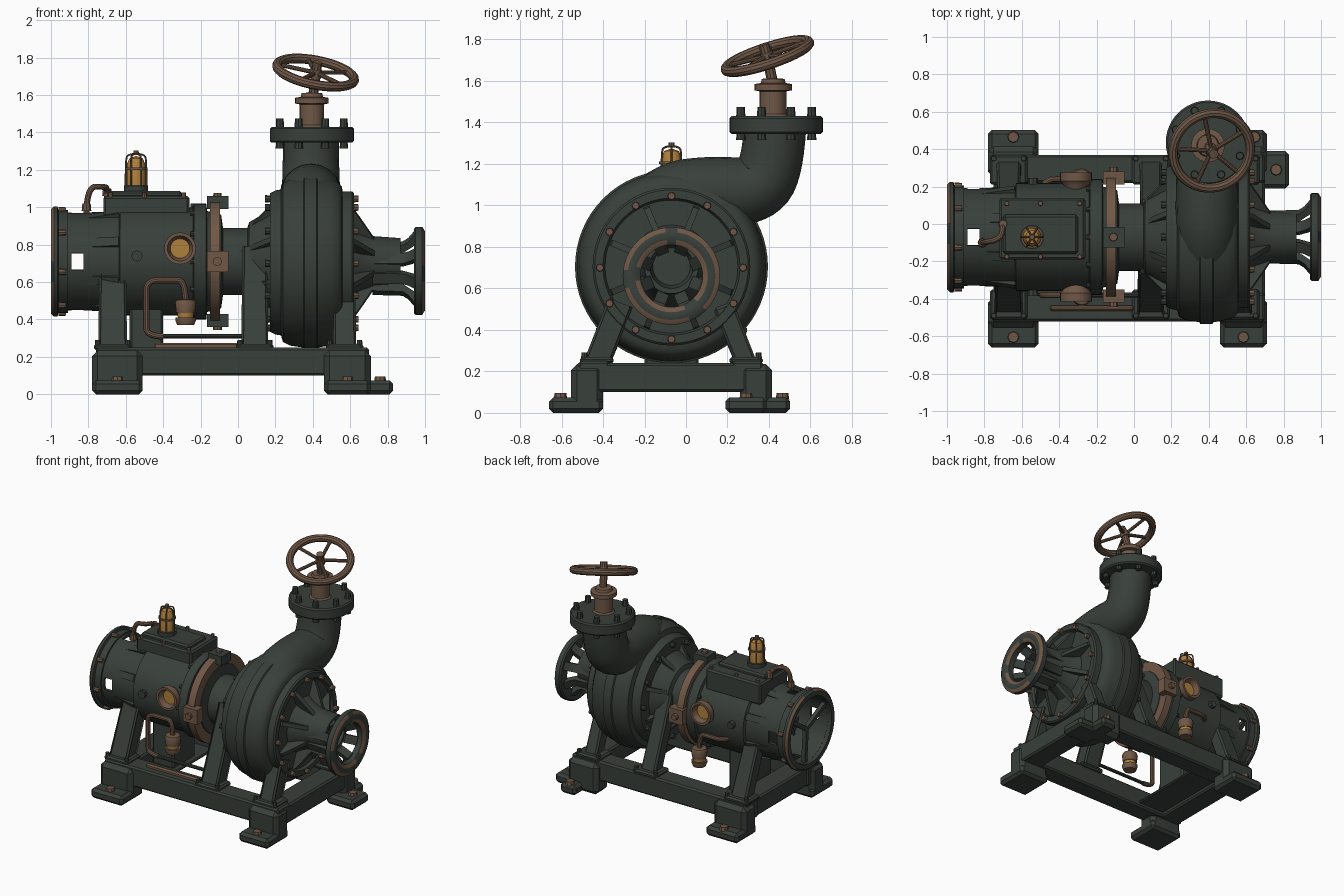
import bpy, bmesh, math
from math import sin, cos, pi
from mathutils import Vector, Matrix

old = bpy.data.objects.get("Cube")
if old:
    bpy.data.objects.remove(old)


def material(name, rgb):
    m = bpy.data.materials.new(name)
    m.use_nodes = True
    m.diffuse_color = (*rgb, 1)
    m.node_tree.nodes["Principled BSDF"].inputs["Base Color"].default_value = (*rgb, 1)
    return m


GREEN = material("dark green paint", (0.040, 0.050, 0.042))
RUST = material("rust brown", (0.16, 0.097, 0.062))
AMBER = material("amber glass", (0.43, 0.215, 0.045))
CY, CZ = -0.07, 0.70        # machine axis
made = []


def finish(name, bm, mat, rust_rule=None):
    bmesh.ops.remove_doubles(bm, verts=bm.verts, dist=1e-5)
    bmesh.ops.recalc_face_normals(bm, faces=bm.faces)
    me = bpy.data.meshes.new(name)
    if rust_rule:
        for f in bm.faces:
            f.material_index = int(rust_rule(f))
    bm.to_mesh(me)
    bm.free()
    me.materials.append(mat)
    me.materials.append(RUST)
    ob = bpy.data.objects.new(name, me)
    bpy.context.collection.objects.link(ob)
    made.append(ob)
    return ob


def lathe(name, prof, origin=(0, CY, CZ), axis=(1, 0, 0), mat=GREEN, seg=48, closed=False, rule=None, drop=None):
    """Revolve (distance along axis, radius) pairs."""
    bm = bmesh.new()
    rot = Vector(axis).to_track_quat('Z', 'Y').to_matrix()
    rings = [[bm.verts.new(Vector(origin) + rot @ Vector((r * cos(2 * pi * i / seg), r * sin(2 * pi * i / seg), a)))
              for i in range(seg)] for a, r in prof]
    pairs = list(zip(rings, rings[1:])) + ([(rings[-1], rings[0])] if closed else [])
    for p, q in pairs:
        for i in range(seg):
            j = (i + 1) % seg
            bm.faces.new((p[i], p[j], q[j], q[i]))
    if drop:
        bmesh.ops.delete(bm, geom=[f for f in bm.faces if drop(f.calc_center_median())], context='FACES')
    return finish(name, bm, mat, rule)


def box(name, x, y, z, mat=GREEN, bevel=0.012):
    bm = bmesh.new()
    size = [b - a for a, b in (x, y, z)]
    mid = [(a + b) / 2 for a, b in (x, y, z)]
    bmesh.ops.create_cube(bm, size=1, matrix=Matrix.Translation(mid) @ Matrix.Diagonal((*size, 1)))
    bmesh.ops.bevel(bm, geom=bm.edges[:], offset=min(bevel, min(size) / 3), segments=1, affect='EDGES')
    return finish(name, bm, mat)


def leg(name, a, b, w0, w1, depth):
    """Tapered strut from a to b."""
    bm = bmesh.new()
    a, b = Vector(a), Vector(b)
    m = Matrix.Translation((a + b) / 2) @ (b - a).to_track_quat('Z', 'Y').to_matrix().to_4x4()
    bmesh.ops.create_cube(bm, size=1)
    for v in bm.verts:
        w = w1 if v.co.z > 0 else w0
        v.co = m @ Vector((v.co.x * w, v.co.y * depth, v.co.z * (b - a).length))
    bmesh.ops.bevel(bm, geom=bm.edges[:], offset=0.012, segments=1, affect='EDGES')
    return finish(name, bm, GREEN)


def ribs(name, outline, angles, thick, mat=GREEN, cz=CZ):
    """Radial plates: outline in (x, radius), repeated around the axis."""
    bm = bmesh.new()
    for a in angles:
        side = [[bm.verts.new((x, CY + r * cos(a) - t * sin(a), cz + r * sin(a) + t * cos(a))) for x, r in outline]
                for t in (-thick / 2, thick / 2)]
        bm.faces.new(side[0])
        bm.faces.new(side[1][::-1])
        for i in range(len(outline)):
            j = (i + 1) % len(outline)
            bm.faces.new((side[0][i], side[0][j], side[1][j], side[1][i]))
    return finish(name, bm, mat)


def bolts(name, points, axis, r, h, mat=GREEN):
    bm = bmesh.new()
    rot = Vector(axis).to_track_quat('Z', 'Y').to_matrix().to_4x4()
    for p in points:
        bmesh.ops.create_cone(bm, cap_ends=True, segments=8, radius1=r, radius2=r * 0.85, depth=h,
                              matrix=Matrix.Translation(p) @ rot)
    return finish(name, bm, mat)


def tube(name, pts, r, mat=RUST, radii=None, res=3):
    cu = bpy.data.curves.new(name, 'CURVE')
    cu.dimensions, cu.bevel_depth, cu.bevel_resolution, cu.use_fill_caps = '3D', r, res, True
    sp = cu.splines.new('NURBS')
    sp.points.add(len(pts) - 1)
    for i, p in enumerate(pts):
        sp.points[i].co = (*p, 1)
        sp.points[i].radius = radii[i] if radii else 1
    sp.order_u, sp.use_endpoint_u, sp.resolution_u = 3, True, 6
    cu.materials.append(mat)
    ob = bpy.data.objects.new(name, cu)
    bpy.context.collection.objects.link(ob)
    made.append(ob)


def around(n, start=0.0):
    return [start + 2 * pi * i / n for i in range(n)]


def ring_points(x, r, angles, cz=CZ):
    return [(x, CY + r * cos(a), cz + r * sin(a)) for a in angles]


def patchy(x_sign):
    """Rust on the worn chamfers of an end ring."""
    def rule(f):
        c = f.calc_center_median()
        a = math.atan2(c.z - CZ, c.y - CY)
        return 0.2 < abs(f.normal.x) < 0.95 and f.normal.x * x_sign > 0 and sin(3 * a + 1) + sin(7 * a) > -1.1
    return rule


# Base frame
for tag, y in (("front", (-0.52, -0.37)), ("back", (0.22, 0.37))):
    box(tag + "_beam", (-0.76, 0.70), y, (0.1, 0.25))
for tag, x in (("motor_end", (-0.75, -0.58)), ("pump_end", (0.53, 0.70))):
    box(tag + "_crossbeam", x, (-0.51, 0.36), (0.1, 0.24))
box("drip_tray", (-0.6, -0.36), (-0.4, 0.25), (0.13, 0.15))
box("motor_support", (-0.58, -0.40), (-0.2, 0.06), (0.14, 0.5))
box("rail_strip", (-0.45, 0.0), (-0.465, -0.435), (0.24, 0.275), RUST)

# Feet with anchor pads
for tag, x in (("left", (-0.78, -0.51)), ("right", (0.46, 0.71))):
    for end, s in (("front", -1), ("back", 1)):
        outer, tip = [sorted((CY + s * d, CY + s * 0.33)) for d in (0.485, 0.59 if s < 0 else 0.572)]
        xf = (0.58, 0.71) if (tag, end) == ("right", "back") else x
        box(f"{tag}_{end}_foot", x, outer, (0.0, 0.235), bevel=0.03)
        box(f"{tag}_{end}_pad", xf, tip, (0.0, 0.075), bevel=0.02)
        xm = sum(xf) / 2
        bolts(f"{tag}_{end}_anchor", [(xm, CY + s * 0.535, 0.08)], (0, 0, 1), 0.033, 0.03, RUST)
box("side_pad", (0.6, 0.83), (0.19, 0.39), (0, 0.075), bevel=0.02)
bolts("side_anchor", [(0.76, 0.29, 0.08)], (0, 0, 1), 0.033, 0.03, RUST)

# Slanted support legs with foot plates
for tag, s in (("front", -1), ("back", 1)):
    for part, x, y0, y1, top, w in (("motor", -0.67, 0.36, 0.2, 0.62, 0.13), ("bearing", 0.09, 0.36, 0.15, 0.76, 0.12),
                                    ("volute", 0.57, 0.36, 0.25, 0.52, 0.1)):
        leg(f"{part}_{tag}_leg", (x, CY + s * y0, 0.24), (x, CY + s * y1, top), w, w * 0.92, 0.1)
        box(f"{part}_{tag}_plate", (x - 0.1, x + 0.1), (CY + s * y0 - 0.08, CY + s * y0 + 0.08), (0.235, 0.27))
        bolts(f"{part}_{tag}_plate_bolts", [(x + d, CY + s * 0.42, 0.275) for d in (-0.08, 0.08)],
              (0, 0, 1), 0.016, 0.03)

# Motor body, shaft housing and open end cage
motor = (0, CY, 0.71)
lathe("motor_body", [(-0.78, 0), (-0.78, 0.1), (-0.7, 0.2), (-0.64, 0.26), (-0.63, 0.288), (-0.24, 0.288), (-0.235, 0.31),
                     (-0.17, 0.31), (-0.165, 0.27), (-0.09, 0.25), (-0.08, 0.18), (0.05, 0.18), (0.06, 0.21),
                     (0.18, 0.28)], motor)


def window(c):
    a = math.atan2(c.z - 0.71, c.y - CY)
    return -0.9 < c.x < -0.8 and abs(math.remainder(a, pi / 2)) < 0.16


cage = lathe("motor_cage", [(-0.97, 0.262), (-0.89, 0.262), (-0.825, 0.262), (-0.62, 0.268)], motor, seg=72, drop=window)
cage.modifiers.new("wall", 'SOLIDIFY').thickness = 0.018
lathe("motor_end_ring", [(-1, 0.245), (-1, 0.28), (-0.985, 0.295), (-0.965, 0.295), (-0.96, 0.275), (-0.91, 0.275),
                         (-0.91, 0.245)], motor, closed=True, rule=patchy(-1))
ribs("end_spider", [(-0.97, 0), (-0.97, 0.26), (-0.94, 0.26), (-0.94, 0)], around(3, 0.6), 0.03, cz=0.71)
ribs("cage_ribs", [(-0.85, 0.255), (-0.64, 0.288), (-0.62, 0.25)], around(8, pi / 8), 0.05, cz=0.71)
bolts("end_ring_bolts", ring_points(-0.94, 0.28, around(8, 0.2), 0.71), (1, 0, 0), 0.018, 0.04, RUST)
bolts("motor_flange_bolts", ring_points(-0.24, 0.297, around(12), 0.71), (1, 0, 0), 0.014, 0.03)

# Clamp ring and its lugs
lathe("clamp_ring", [(-0.15, 0.29), (-0.15, 0.322), (-0.095, 0.322), (-0.095, 0.22)], motor, mat=RUST, closed=True)
lug = [(-0.165, 0.28), (-0.165, 0.35), (-0.05, 0.35), (-0.05, 0.28)]
ribs("side_lugs", lug, (0, pi), 0.11, RUST, 0.71)
ribs("end_lugs", lug, (pi / 2, -pi / 2), 0.11, GREEN, 0.71)
bolts("lug_bolts_side", [(-0.11, CY + d, 0.71) for d in (-0.36, 0.36)], (0, 1, 0), 0.025, 0.03, RUST)
bolts("lug_bolts_end", [(-0.11, CY, 0.71 + d) for d in (-0.35, 0.35)], (0, 0, 1), 0.025, 0.03, RUST)

# Terminal box, breather pipe and warning lamp
box("terminal_box", (-0.72, -0.26), (-0.19, 0.14), (0.9, 1.06))
box("terminal_lid", (-0.7, -0.3), (-0.16, 0.05), (1.05, 1.087))
bolts("terminal_bolts", [(x, y, 1.065) for x in (-0.68, -0.5, -0.29) for y in (-0.175, 0.11)], (0, 0, 1), 0.014, 0.03, RUST)
tube("breather_pipe", [(-0.81, -0.1, 0.96), (-0.81, -0.1, 1.11), (-0.71, -0.08, 1.11), (-0.70, 0, 1.1), (-0.70, 0, 1.0)], 0.016)
bolts("breather_nuts", [(-0.81, -0.1, 1.0), (-0.7, 0, 1.08)], (0, 0, 1), 0.026, 0.04, RUST)
lamp = (-0.545, CY, 0)
lathe("lamp_base", [(1.08, 0), (1.08, 0.065), (1.115, 0.065), (1.12, 0)], lamp, (0, 0, 1), seg=20)
lathe("lamp_glass", [(1.11, 0.05), (1.23, 0.05), (1.262, 0.035), (1.275, 0)], lamp, (0, 0, 1), AMBER, seg=20)
for i, a in enumerate(around(6)):
    tube(f"lamp_cage_{i}", [(lamp[0] + r * cos(a), CY + r * sin(a), z) for r, z in
                            ((0.056, 1.11), (0.056, 1.25), (0.044, 1.285), (0, 1.285))], 0.005)
lathe("lamp_hoop", [(1.2, 0.049), (1.2, 0.06), (1.212, 0.06), (1.212, 0.049)], lamp, (0, 0, 1), RUST, 20, True)
bolts("lamp_cap", [(-0.545, CY, 1.292)], (0, 0, 1), 0.016, 0.025, RUST)

# Sight glasses, oil pipes and filters on both sides
for tag, s in (("front", -1), ("back", 1)):
    lathe(tag + "_sight_rim", [(0.22, 0.055), (0.27, 0.06), (0.3, 0.085), (0.345, 0.085), (0.345, 0.068), (0.295, 0.05)],
          (-0.31, CY, 0.78), (0, s, 0), RUST, 24)
    lathe(tag + "_sight_glass", [(0.305, 0), (0.305, 0.052), (0.28, 0.052)], (-0.31, CY, 0.78), (0, s, 0), AMBER, 24)
    bolts(tag + "_drain_plug", [(-0.54, CY + s * 0.29, 0.74)], (0, 1, 0), 0.03, 0.05)
    y = CY + s * 0.31
    run = [(-0.28, y, 0.48), (-0.28, y, 0.61), (-0.36, y, 0.61), (-0.49, y, 0.61)]
    if s < 0:
        run += [(-0.49, y, 0.5), (-0.49, y, 0.4), (-0.49, y, 0.31), (-0.4, y, 0.31)]
        tube("return_pipe", [(-0.42, y, 0.31), (-0.2, y, 0.31), (0.05, y, 0.31)], 0.013, GREEN)
    else:
        run += [(-0.5, y - 0.1, 0.61)]
    tube(tag + "_oil_pipe", run, 0.017)
    lathe(tag + "_filter_bowl", [(0.37, 0), (0.37, 0.045), (0.395, 0.055), (0.41, 0.055), (0.41, 0.04)],
          (-0.28, y, 0), (0, 0, 1), RUST, 20)
    lathe(tag + "_filter_glass", [(0.4, 0.04), (0.44, 0.045)], (-0.28, y, 0), (0, 0, 1), AMBER, 20)
    lathe(tag + "_filter_head", [(0.435, 0.04), (0.435, 0.05), (0.49, 0.057), (0.505, 0.05), (0.51, 0)],
          (-0.28, y, 0), (0, 0, 1), RUST, 20)

# Pump volute with raised bands, and its end covers
lathe("volute", [(0.17, 0.1), (0.17, 0.37), (0.2, 0.385), (0.23, 0.39), (0.24, 0.425), (0.28, 0.445), (0.35, 0.455),
                 (0.355, 0.465), (0.42, 0.465), (0.425, 0.455), (0.49, 0.445), (0.535, 0.43), (0.555, 0.405),
                 (0.56, 0.38), (0.61, 0.38), (0.62, 0.37), (0.62, 0.33), (0.6, 0.32), (0.6, 0.2), (0.65, 0.17),
                 (0.73, 0.14), (0.87, 0.13), (0.87, 0.105), (0.8, 0.09), (0.8, 0)], (0, CY, 0.705), seg=64)
bolts("cover_bolts", ring_points(0.625, 0.345, around(12)), (1, 0, 0), 0.02, 0.04, RUST)
bolts("back_cover_bolts", ring_points(0.165, 0.345, around(12)), (1, 0, 0), 0.02, 0.04)
ribs("cover_ribs", [(0.59, 0.32), (0.62, 0.31), (0.66, 0.25), (0.73, 0.14), (0.72, 0.1), (0.59, 0.1)], around(8, pi / 8), 0.03)
ribs("bearing_ribs", [(0.18, 0.34), (0.06, 0.21), (0.05, 0.15), (0.18, 0.15)], around(8, pi / 8), 0.03)

# Suction flange held by flared ribs
lathe("suction_ring", [(0.94, 0.15), (0.94, 0.225), (0.95, 0.235), (0.985, 0.235), (1.0, 0.212), (1.0, 0.175), (0.985, 0.15)],
      (0, CY, 0.66), closed=True, rule=patchy(1))
ribs("suction_ribs", [(0.72, 0.1), (0.72, 0.14), (0.88, 0.145), (0.91, 0.165), (0.95, 0.215), (0.95, 0.15), (0.88, 0.1)],
     around(8, pi / 8), 0.06, cz=0.672)

# Discharge elbow and flange
tube("discharge_elbow", [(0.39, -0.32, 0.86), (0.39, -0.1, 1.045), (0.39, 0.11, 1.07), (0.39, 0.32, 1.065), (0.39, 0.415, 1.16),
                         (0.39, 0.43, 1.38)], 0.15, GREEN, (1.0, 1.1, 1.12, 1.08, 1.0, 1.0), res=8)
top = (0.395, 0.435, 0)
lathe("discharge_flange", [(1.345, 0), (1.345, 0.215), (1.355, 0.225), (1.42, 0.225), (1.43, 0.215), (1.43, 0)], top, (0, 0, 1))
for tag, z, h in (("upper", 1.445, 0.06), ("lower", 1.335, 0.04)):
    bolts(f"flange_{tag}_bolts", [(top[0] + 0.185 * cos(a), top[1] + 0.185 * sin(a), z) for a in around(8, pi / 8)],
          (0, 0, 1), 0.023, h)

# Valve stem and tilted handwheel
lathe("valve_bonnet", [(1.42, 0), (1.42, 0.085), (1.44, 0.065), (1.55, 0.065), (1.555, 0.09), (1.585, 0.09), (1.59, 0.06),
                       (1.61, 0.055), (1.615, 0)], (0.395, 0.42, 0), (0, 0, 1), RUST, 24)
hub, tilt = Vector((0.415, 0.392, 1.72)), Vector((0.2, -0.33, 1)).normalized()
tube("valve_stem", [(0.4, 0.42, 1.58), tuple(hub), tuple(hub + tilt * 0.06)], 0.026)
turn = tilt.to_track_quat('Z', 'Y').to_matrix()
lathe("handwheel_rim", [(0.026 * sin(a), 0.21 + 0.026 * cos(a)) for a in around(10)], hub, tilt, RUST, closed=True)
lathe("handwheel_hub", [(-0.025, 0), (-0.025, 0.035), (0.02, 0.03), (0.02, 0)], hub, tilt, RUST, 16)
for i, a in enumerate(around(5)):
    tip = hub + turn @ Vector((0.205 * cos(a), 0.205 * sin(a), 0))
    tube(f"handwheel_spoke_{i}", [tuple(hub), tuple((hub + tip) / 2), tuple(tip)], 0.012)

# Turn curves into meshes and smooth the rounded surfaces
bpy.ops.object.select_all(action='DESELECT')
for ob in made:
    ob.select_set(True)
bpy.context.view_layer.objects.active = made[0]
bpy.ops.object.convert(target='MESH')
bpy.ops.object.shade_smooth_by_angle(angle=0.6)
